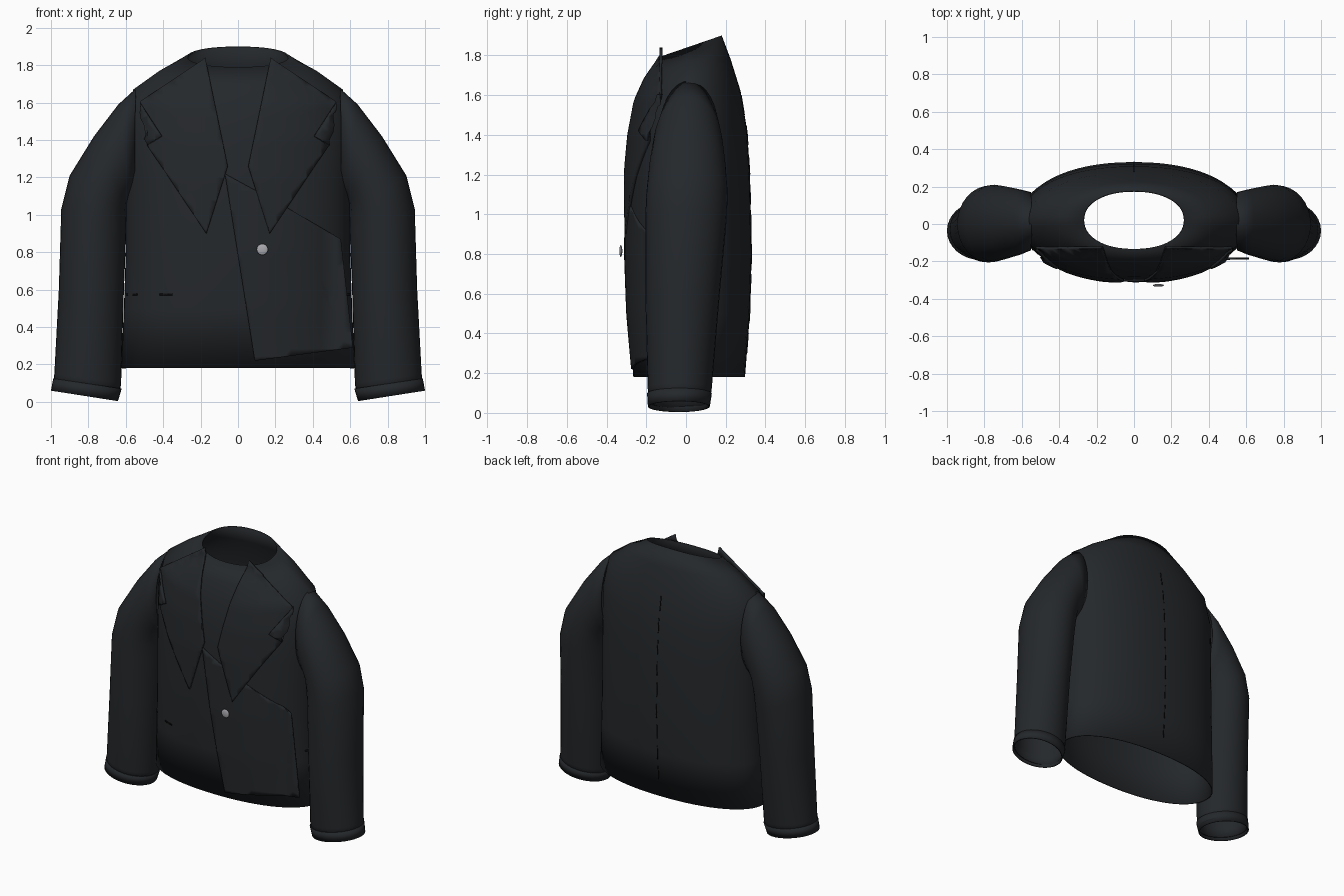
import bpy, bmesh, math
from mathutils import Vector
from mathutils.bvhtree import BVHTree

if "Cube" in bpy.data.objects:
    bpy.data.objects.remove(bpy.data.objects["Cube"])


def material(name, rgb):
    m = bpy.data.materials.new(name)
    m.diffuse_color = (*rgb, 1)
    m.use_nodes = True
    m.node_tree.nodes["Principled BSDF"].inputs["Base Color"].default_value = m.diffuse_color
    return m


CLOTH = material("dark_cloth", (0.018, 0.021, 0.024))
SEAM = material("seam_black", (0.004, 0.004, 0.005))
METAL = material("button_grey", (0.4, 0.4, 0.43))


def finish(name, bm, mat, thick=0.0, mirror=False, angle=45):
    me = bpy.data.meshes.new(name)
    bm.to_mesh(me)
    bm.free()
    ob = bpy.data.objects.new(name, me)
    bpy.context.collection.objects.link(ob)
    me.materials.append(mat)
    bpy.ops.object.select_all(action='DESELECT')
    ob.select_set(True)
    bpy.context.view_layer.objects.active = ob
    bpy.ops.object.shade_smooth_by_angle(angle=math.radians(angle))
    if thick:
        s = ob.modifiers.new("thickness", 'SOLIDIFY')
        s.thickness = thick
        s.offset = -1
    if mirror:
        ob.modifiers.new("mirror", 'MIRROR').use_mirror_merge = False
    return ob


def loft(rings):
    """Skin a list of equal-length point rings into an open tube."""
    bm = bmesh.new()
    vs = [[bm.verts.new(p) for p in r] for r in rings]
    n = len(vs[0])
    for a, b in zip(vs, vs[1:]):
        for i in range(n):
            j = (i + 1) % n
            bm.faces.new((a[i], a[j], b[j], b[i]))
    bmesh.ops.recalc_face_normals(bm, faces=bm.faces)
    return bm


# Torso: half width, side z, front y, front z, back y, back z
TORSO = [(.27, 1.845, -.14, 1.79, .18, 1.90),
         (.42, 1.77, -.205, 1.68, .225, 1.78),
         (.56, 1.67, -.25, 1.57, .275, 1.62),
         (.60, 1.48, -.28, 1.40, .308, 1.42),
         (.60, 1.20, -.297, 1.20, .322, 1.20),
         (.60, .80, -.302, .80, .331, .80),
         (.61, .50, -.292, .50, .322, .50),
         (.625, .18, -.265, .18, .297, .18)]


def torso_ring(w, zs, yf, zf, yb, zb, n=64, p=.92):
    pts = []
    for i in range(n):
        t = 2 * math.pi * i / n
        c, s = math.cos(t), math.sin(t)
        k = abs(s) ** p
        y, z = (yb, zb) if s > 0 else (yf, zf)
        pts.append((w * math.copysign(abs(c) ** p, c), .02 + (y - .02) * k, zs + (z - zs) * k))
    return pts


bm = loft([torso_ring(*r) for r in TORSO])
tree = BVHTree.FromBMesh(bm)
finish("torso", bm, CLOTH, .008)

# Sleeve: outer x,z, inner x,z, front y, back y
SLEEVE = [(.55, 1.672, .55, 1.10, -.14, .17),
          (.64, 1.59, .58, 1.09, -.165, .185),
          (.77, 1.42, .595, 1.06, -.185, .20),
          (.90, 1.21, .595, 1.00, -.20, .21),
          (.945, 1.03, .597, .92, -.205, .205),
          (.958, .60, .61, .60, -.205, .17),
          (.982, .15, .625, .10, -.193, .13),
          (.99, .08, .635, .025, -.185, .12)]
CUFF = [(.988, .125, .622, .07, -.196, .13), (1.0, .06, .642, .004, -.192, .12)]


def sleeve_ring(xo, zo, xi, zi, yf, yb, n=32):
    o, i = Vector((xo, 0, zo)), Vector((xi, 0, zi))
    out = []
    for k in range(n):
        t = 2 * math.pi * k / n
        p = (o + i) / 2 + (o - i) / 2 * math.cos(t)
        p.y = (yf + yb) / 2 + (yb - yf) / 2 * math.sin(t)
        out.append(p)
    return out


for name, table in (("sleeves", SLEEVE), ("cuffs", CUFF)):
    finish(name, loft([sleeve_ring(*r) for r in table]), CLOTH, .008, mirror=True)


def patch(name, outline, lift, cap, thick, mat=CLOTH, back=False):
    """Cloth piece given by an x,z outline, draped on the torso."""
    d = 1 if back else -1
    bm = bmesh.new()
    bm.faces.new([bm.verts.new((x, 0, z)) for x, z in outline])
    bmesh.ops.triangulate(bm, faces=bm.faces[:])
    for axis, lo, hi in ((Vector((1, 0, 0)), -18, 18), (Vector((0, 0, 1)), 4, 50)):
        for k in range(lo, hi):
            bmesh.ops.bisect_plane(bm, geom=bm.verts[:] + bm.edges[:] + bm.faces[:],
                                   plane_co=axis * (k * .04 + .003), plane_no=axis)
    for v in bm.verts:
        hit = tree.ray_cast(Vector((v.co.x, 2 * d, v.co.z)), Vector((0, -d, 0)))[0]
        y = hit.y * d if hit else 0
        v.co.y = d * (max(y, cap) + lift)
    bm.normal_update()
    if sum(f.normal.y for f in bm.faces) * d < 0:
        bmesh.ops.reverse_faces(bm, faces=bm.faces[:])
    return finish(name, bm, mat, thick)


# Overlapping front panel
patch("front_panel", [(-.07, 1.22), (.26, 1.04), (.55, .87), (.615, .29), (.09, .22)],
      .010, .18, .012)

# Notched lapels
LAPEL = [(.175, 1.84), (.525, 1.605), (.405, 1.42), (.485, 1.37), (.17, .90), (.055, 1.26)]
patch("lapel_left", LAPEL, .018, .115, .014)
patch("lapel_right", [(-x, z) for x, z in LAPEL], .018, .115, .014)

# Pocket slits and centre back seam
for side, spans in ((-1, ((.35, .42), (.54, .60))), (1, ((.585, .605),))):
    for a, b in spans:
        patch("pocket_slit", [(side * a, .57), (side * b, .57), (side * b, .58), (side * a, .58)],
              .004, .05, .003, SEAM)
for k in range(9):
    z = .30 + k * .15
    patch("back_seam", [(-.003, z), (.003, z), (.003, z + .10), (-.003, z + .10)],
          .002, .05, .002, SEAM, back=True)

# Button
bm = bmesh.new()
bmesh.ops.create_uvsphere(bm, u_segments=24, v_segments=12, radius=.03)
for v in bm.verts:
    v.co = Vector((v.co.x + .13, v.co.y * .25 - .328, v.co.z + .815))
finish("button", bm, METAL)
